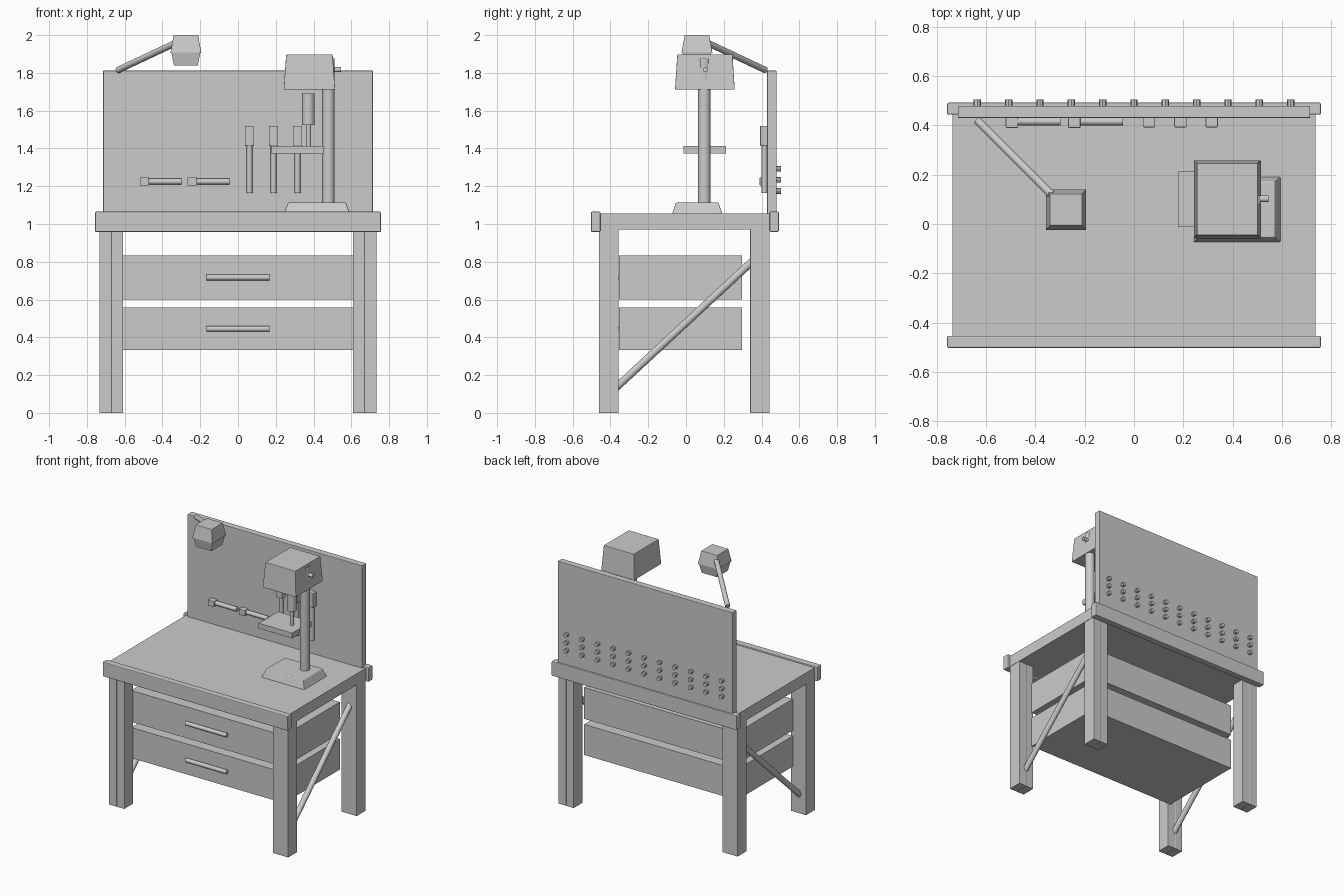
import bpy
import bmesh
from mathutils import Vector

if "Cube" in bpy.data.objects:
    bpy.data.objects.remove(bpy.data.objects["Cube"])


def finish(name, bm, bevel=0.0):
    bmesh.ops.recalc_face_normals(bm, faces=bm.faces)
    me = bpy.data.meshes.new(name)
    bm.to_mesh(me)
    bm.free()
    ob = bpy.data.objects.new(name, me)
    bpy.context.collection.objects.link(ob)
    if bevel:
        m = ob.modifiers.new("bevel", 'BEVEL')
        m.width = bevel
        m.segments = 2
    return ob


def frustum(name, c, z0, z1, h0, h1, bevel=0.0):
    """Block centred at c (x, y), half sizes h0 at z0 and h1 at z1."""
    bm = bmesh.new()
    rings = [[bm.verts.new((c[0] + sx * h[0], c[1] + sy * h[1], z))
              for sx, sy in ((-1, -1), (1, -1), (1, 1), (-1, 1))]
             for z, h in ((z0, h0), (z1, h1))]
    bm.faces.new(rings[0])
    bm.faces.new(rings[1])
    for i in range(4):
        j = (i + 1) % 4
        bm.faces.new((rings[0][i], rings[0][j], rings[1][j], rings[1][i]))
    return finish(name, bm, bevel)


def box(name, x0, x1, y0, y1, z0, z1, bevel=0.0):
    h = ((x1 - x0) / 2, (y1 - y0) / 2)
    return frustum(name, ((x0 + x1) / 2, (y0 + y1) / 2), z0, z1, h, h, bevel)


def rod(name, a, b, r, sides=20):
    """Cylinder from point a to point b."""
    a, b = Vector(a), Vector(b)
    d = b - a
    bm = bmesh.new()
    bmesh.ops.create_cone(bm, cap_ends=True, segments=sides, radius1=r, radius2=r, depth=d.length)
    for f in bm.faces:
        f.smooth = len(f.verts) == 4 and sides > 8
    for e in bm.edges:
        e.smooth = all(f.smooth for f in e.link_faces)
    bm.transform(d.to_track_quat('Z', 'Y').to_matrix().to_4x4())
    bmesh.ops.translate(bm, verts=bm.verts, vec=(a + b) / 2)
    return finish(name, bm)


# Bench top with front and back rails
box("bench_top", -0.735, 0.735, -0.47, 0.46, 0.972, 1.055)
box("front_rail", -0.757, 0.757, -0.503, -0.453, 0.958, 1.065, 0.006)
box("back_rail", -0.757, 0.757, 0.443, 0.492, 0.958, 1.065, 0.006)

# Legs laminated from two boards each, and diagonal side braces
for s, side in ((-1, "left"), (1, "right")):
    for y0, y1, end in ((-0.46, -0.357, "front"), (0.34, 0.443, "rear")):
        for k, (a, b) in enumerate(((0.608, 0.67), (0.67, 0.733))):
            lo, hi = sorted((s * a, s * b))
            box(f"{end}_{side}_leg_board_{k}", lo, hi, y0, y1, 0, 0.98, 0.002)
    rod(f"{side}_brace", (s * 0.67, -0.385, 0.12), (s * 0.67, 0.365, 0.815), 0.02)

# Drawers with bar handles
for name, z0, z1, hz in (("upper", 0.6, 0.832, 0.717), ("lower", 0.333, 0.559, 0.445)):
    box(f"{name}_drawer", -0.625, 0.625, -0.355, 0.297, z0, z1)
    rod(f"{name}_drawer_handle", (-0.168, -0.367, hz), (0.168, -0.367, hz), 0.015)

# Back panel and rows of pegs behind it
box("back_panel", -0.714, 0.714, 0.43, 0.479, 1.03, 1.812, 0.003)
for i in range(11):
    for j, z in enumerate((1.175, 1.234, 1.292)):
        x = -0.635 + 0.127 * i
        rod(f"peg_{i}_{j}", (x, 0.465, z), (x, 0.504, z), 0.015, 8)

# Hanging tools: three upright, two lying sideways
for i, x in enumerate((0.061, 0.188, 0.315)):
    rod(f"upright_tool_shaft_{i}", (x, 0.416, 1.163), (x, 0.416, 1.43), 0.015)
    box(f"upright_tool_head_{i}", x - 0.025, x + 0.025, 0.392, 0.434, 1.413, 1.52, 0.004)
for i, x in enumerate((-0.52, -0.267)):
    rod(f"sideways_tool_shaft_{i}", (x + 0.03, 0.416, 1.225), (x + 0.222, 0.416, 1.225), 0.016)
    box(f"sideways_tool_head_{i}", x, x + 0.05, 0.39, 0.434, 1.204, 1.246, 0.003)

# Lamp: slanted arm, shade and lower collar
rod("lamp_arm", (-0.635, 0.42, 1.815), (-0.32, 0.105, 1.963), 0.017)
lamp = (-0.276, 0.058)
frustum("lamp_shade", lamp, 1.905, 2.0, (0.082, 0.082), (0.065, 0.065), 0.002)
frustum("lamp_collar", lamp, 1.838, 1.906, (0.063, 0.063), (0.076, 0.076))

# Drill press: base, column, work table, motor head, spindle and crank
frustum("drill_base", (0.418, 0.059), 1.05, 1.113, (0.177, 0.134), (0.153, 0.113), 0.004)
rod("drill_column", (0.479, 0.097, 1.1), (0.479, 0.097, 1.877), 0.033, 24)
box("drill_work_table", 0.178, 0.452, -0.012, 0.213, 1.374, 1.413)
frustum("drill_head", (0.378, 0.1), 1.712, 1.897, (0.136, 0.158), (0.123, 0.146), 0.003)
rod("drill_chuck", (0.373, 0.097, 1.523), (0.373, 0.097, 1.69), 0.033, 24)
rod("drill_bit", (0.373, 0.097, 1.405), (0.373, 0.097, 1.54), 0.014)
rod("drill_crank", (0.48, 0.102, 1.817), (0.545, 0.102, 1.817), 0.013)
